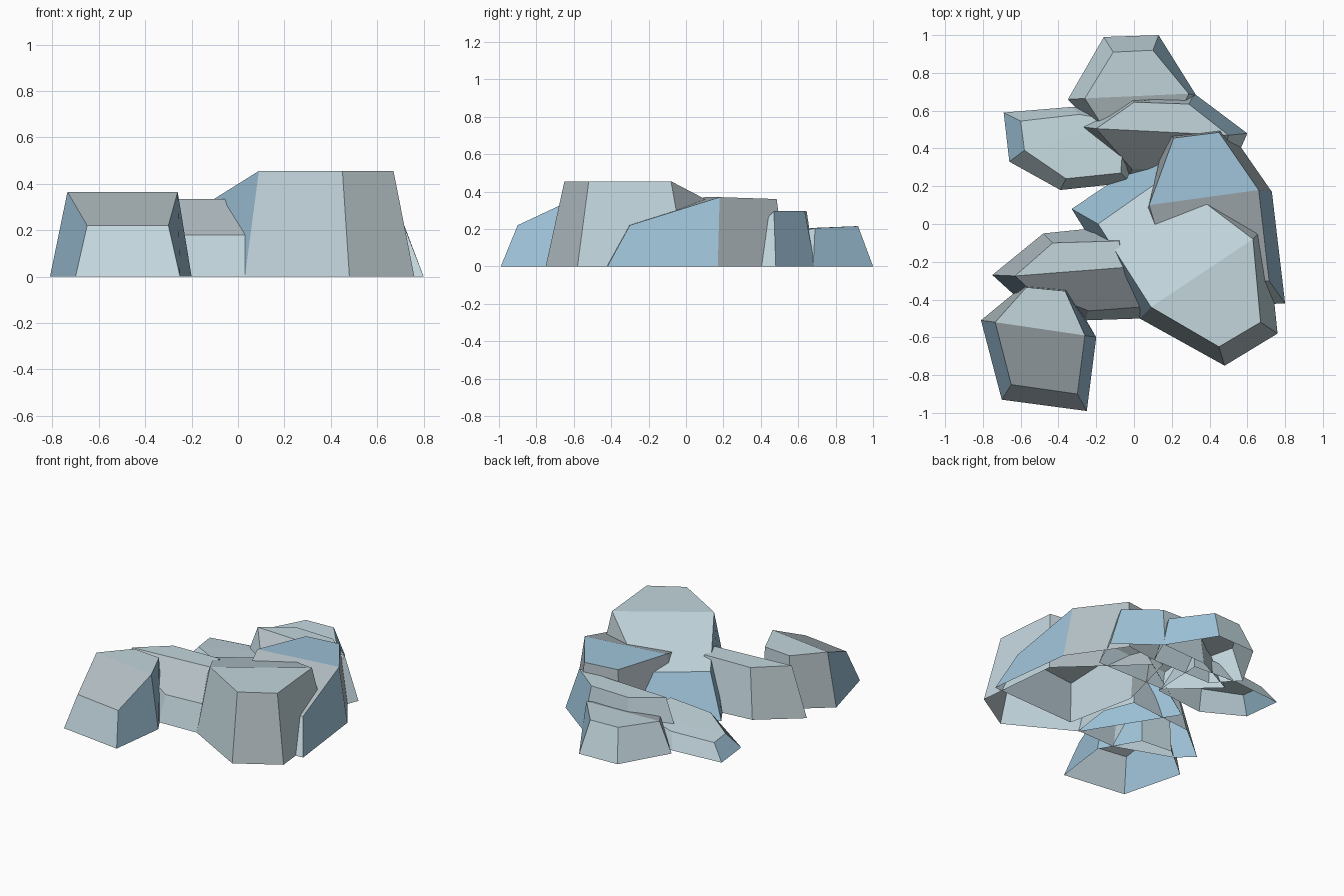
import bpy

# Three stone colours (linear)
def material(name, rgb):
    m = bpy.data.materials.new(name)
    m.diffuse_color = (*rgb, 1)
    return m

MATS = [material("pale stone", (0.54, 0.67, 0.72)),
        material("blue stone", (0.34, 0.54, 0.68)),
        material("grey stone", (0.45, 0.52, 0.55))]
PALE, BLUE, GREY = 0, 1, 2


def rock(name, base, top, crease, caps=(PALE, PALE), blue=(), grey=()):
    """Tapered open-bottomed boulder; its top is folded along the crease.
    Outlines run counter-clockwise; blue / grey list the tinted sides."""
    n = len(base)
    verts = [(x, y, 0) for x, y in base] + list(top)
    faces = [(k, (k + 1) % n, n + (k + 1) % n, n + k) for k in range(n)]
    colours = [BLUE if k in blue else GREY if k in grey else PALE
               for k in range(n)]
    i, j = crease
    faces.append([n + k for k in range(i, j + 1)])
    faces.append([n + k % n for k in range(j, i + n + 1)])
    colours += caps
    mesh = bpy.data.meshes.new(name)
    mesh.from_pydata(verts, [], faces)
    for m in MATS:
        mesh.materials.append(m)
    for p, c in zip(mesh.polygons, colours):
        p.material_index = c
    mesh.update()
    bpy.context.collection.objects.link(bpy.data.objects.new(name, mesh))


# Tall boulder at front right
rock("tall_boulder",
     [(-.33, .08), (.03, -.5), (.48, -.75), (.76, -.58), (.70, 0), (.22, .45)],
     [(-.19, 0, .28), (.09, -.44, .455), (.45, -.65, .455),
      (.67, -.52, .455), (.63, -.08, .455), (.18, .26, .277)],
     (1, 4), blue=(0, 5), grey=(2, 4))

# Long boulder on the right
rock("right_boulder",
     [(.05, .03), (.15, -.45), (.80, -.42), (.73, .17), (.48, .53), (.17, .49)],
     [(.08, .10, .37), (.22, -.36, .22), (.715, -.30, .22),
      (.66, .18, .37), (.45, .485, .36), (.21, .455, .36)],
     (0, 3), caps=(GREY, BLUE), blue=(2,), grey=(3, 4, 5))

# Ridge boulder behind the centre
rock("ridge_boulder",
     [(-.32, .52), (-.03, .25), (.50, .25), (.60, .48), (.32, .69), (-.02, .67)],
     [(-.20, .505, .295), (-.01, .29, .10), (.46, .30, .12),
      (.50, .47, .295), (.29, .635, .295), (0, .645, .295)],
     (0, 3), caps=(GREY, PALE), blue=(3,))

# Low boulder at the back
rock("back_boulder",
     [(-.35, .66), (-.20, .50), (.25, .50), (.33, .68), (.13, 1), (-.16, .99)],
     [(-.26, .665, .205), (-.18, .54, .17), (.22, .54, .17),
      (.29, .69, .205), (.10, .92, .215), (-.11, .91, .215)],
     (0, 3), caps=(GREY, PALE), blue=(3,))

# Low slab at back left
rock("left_slab",
     [(-.69, .59), (-.66, .33), (-.39, .18), (-.02, .22), (0, .6), (-.33, .62)],
     [(-.60, .545, .10), (-.58, .39, .10), (-.36, .24, .13),
      (-.07, .27, .17), (-.05, .54, .15), (-.29, .58, .11)],
     (1, 4), blue=(0,))

# Middle boulder on the left
rock("middle_boulder",
     [(-.75, -.27), (-.64, -.37), (-.26, -.51), (.04, -.50), (.08, -.2),
      (0, 0), (-.48, -.05)],
     [(-.63, -.275, .335), (-.57, -.33, .28), (-.24, -.46, .18),
      (.03, -.44, .18), (-.05, -.23, .335), (-.08, -.09, .335),
      (-.43, -.10, .335)],
     (0, 4), caps=(GREY, PALE), blue=(0,), grey=(6,))

# Boulder at front left
rock("front_left_boulder",
     [(-.81, -.51), (-.70, -.93), (-.25, -.99), (-.20, -.60), (-.35, -.34),
      (-.58, -.32)],
     [(-.735, -.52, .365), (-.65, -.85, .22), (-.30, -.90, .22),
      (-.26, -.59, .365), (-.365, -.355, .365), (-.57, -.335, .365)],
     (0, 3), caps=(GREY, PALE), blue=(0, 2, 3), grey=(5,))
